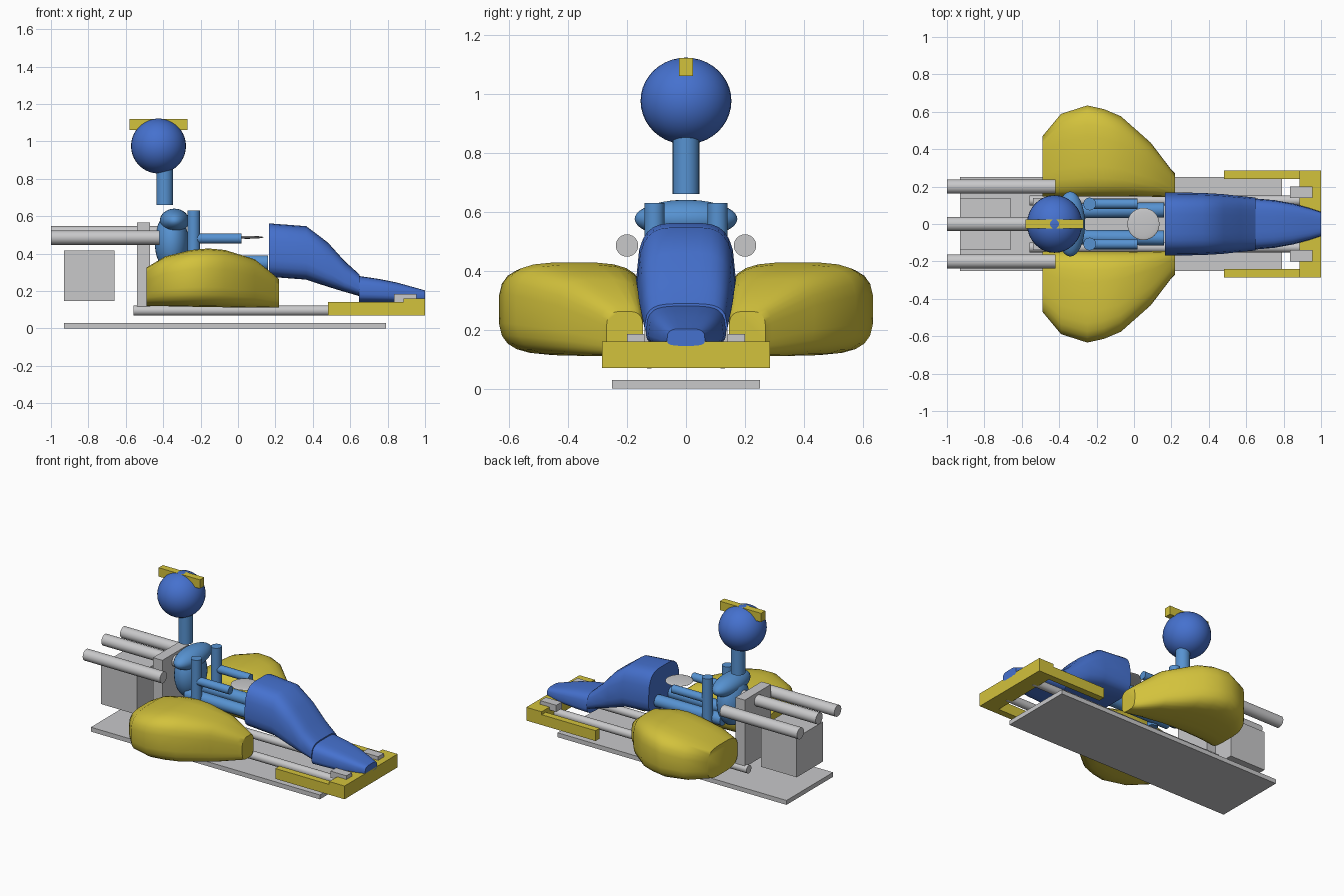
import bpy, bmesh, math
from mathutils import Vector

if "Cube" in bpy.data.objects:
    bpy.data.objects.remove(bpy.data.objects["Cube"])


def material(name, rgb):
    m = bpy.data.materials.new(name)
    m.diffuse_color = (*rgb, 1)
    m.use_nodes = True
    m.node_tree.nodes["Principled BSDF"].inputs["Base Color"].default_value = m.diffuse_color
    return m


YELLOW = material("yellow", (0.65, 0.54, 0.045))
BLUE = material("blue", (0.06, 0.165, 0.62))
LIGHT = material("light_blue", (0.095, 0.29, 0.64))
GREY = material("grey", (0.58, 0.58, 0.59))


def finish(name, bm, mat, smooth=True):
    bmesh.ops.recalc_face_normals(bm, faces=bm.faces)
    me = bpy.data.meshes.new(name)
    bm.to_mesh(me)
    bm.free()
    me.materials.append(mat)
    ob = bpy.data.objects.new(name, me)
    bpy.context.collection.objects.link(ob)
    if smooth:
        bpy.ops.object.select_all(action='DESELECT')
        ob.select_set(True)
        bpy.context.view_layer.objects.active = ob
        bpy.ops.object.shade_smooth_by_angle(angle=math.radians(40))
    return ob


def box(name, mat, x0, x1, y0, y1, z0, z1):
    bm = bmesh.new()
    bmesh.ops.create_cube(bm, size=1)
    for v in bm.verts:
        v.co = (x0 + (v.co.x + .5) * (x1 - x0),
                y0 + (v.co.y + .5) * (y1 - y0),
                z0 + (v.co.z + .5) * (z1 - z0))
    return finish(name, bm, mat, False)


def rod(name, mat, a, b, r, sides=24):
    a, b = Vector(a), Vector(b)
    bm = bmesh.new()
    bmesh.ops.create_cone(bm, cap_ends=True, segments=sides, radius1=r,
                          radius2=r, depth=(b - a).length)
    rot = (b - a).to_track_quat('Z', 'Y')
    for v in bm.verts:
        v.co = rot @ v.co + (a + b) / 2
    return finish(name, bm, mat)


def ball(name, mat, centre, radii):
    bm = bmesh.new()
    bmesh.ops.create_uvsphere(bm, u_segments=32, v_segments=20, radius=1)
    for v in bm.verts:
        v.co = [c + r * k for c, r, k in zip(centre, radii, v.co)]
    return finish(name, bm, mat)


def loft(name, mat, stations, power=3.5, n=24, taper=0.0):
    """Skin rounded-box sections; each station is x, y0, y1, z0, z1."""
    bm = bmesh.new()
    rings = []
    for x, y0, y1, z0, z1 in stations:
        ring = []
        for i in range(n):
            t = math.tau * (i + .5) / n
            c, s = math.cos(t), math.sin(t)
            u = math.copysign(abs(c) ** (2 / power), c)
            w = math.copysign(abs(s) ** (2 / power), s)
            u *= 1 - taper * max(w, 0)
            ring.append(bm.verts.new((x, (y0 + y1) / 2 + u * (y1 - y0) / 2,
                                      (z0 + z1) / 2 + w * (z1 - z0) / 2)))
        rings.append(ring)
    for p, q in zip(rings, rings[1:]):
        for i in range(n):
            j = (i + 1) % n
            bm.faces.new((p[i], p[j], q[j], q[i]))
    bm.faces.new(rings[0])
    bm.faces.new(rings[-1])
    return finish(name, bm, mat)


# Chassis, engine and seat
box("floor_plate", GREY, -.93, .79, -.25, .25, 0, .03)
box("engine_block", GREY, -.93, -.66, -.14, .14, .145, .415)
box("seat_back", GREY, -.54, -.47, -.14, .14, .11, .565)
rod("middle_exhaust", GREY, (-1, 0, .51), (-.42, 0, .51), .038)

# Hood and nose cone
loft("hood", BLUE, [(.165, -.17, .17, .275, .562), (.365, -.167, .167, .26, .547),
                    (.48, -.16, .16, .222, .46), (.57, -.15, .15, .195, .36),
                    (.65, -.142, .142, .172, .288)], 4, taper=.17)
loft("nose_cone", BLUE, [(.648, -.137, .137, .14, .28), (.75, -.128, .128, .14, .265),
                         (.85, -.11, .11, .14, .245), (.94, -.085, .085, .14, .22),
                         (1, -.065, .065, .145, .203)], 4, taper=.12)

# Front bumper cross bar
box("front_bumper", YELLOW, .885, 1, -.285, .285, .07, .16)

# Parts on both sides
POD = [(-.49, .47, .12, .325), (-.39, .59, .118, .385), (-.25, .635, .115, .42),
       (-.16, .615, .113, .428), (-.07, .577, .112, .42), (.09, .435, .11, .37),
       (.2, .29, .11, .28), (.22, .27, .112, .262)]
for side, s in (("left", 1), ("right", -1)):
    loft(side + "_side_pod", YELLOW,
         [(x, s * .145, s * y, z0, z1) for x, y, z0, z1 in POD])
    box(side + "_bumper_arm", YELLOW, .48, .89, s * .24, s * .285, .07, .14)
    box(side + "_bumper_bracket", GREY, .835, .955, s * .14, s * .2, .14, .185)
    rod(side + "_frame_rail", GREY, (-.56, s * .125, .095), (.92, s * .125, .095), .027)
    rod(side + "_exhaust", GREY, (-1, s * .2, .485), (-.42, s * .2, .485), .038)
    rod(side + "_upper_arm", LIGHT, (-.237, s * .107, .3), (-.237, s * .107, .63), .034)
    rod(side + "_forearm", LIGHT, (-.24, s * .108, .48), (.02, s * .108, .48), .027)
    rod(side + "_leg", LIGHT, (-.33, s * .07, .35), (.16, s * .075, .35), .04)

# Driver
ball("torso", LIGHT, (-.355, 0, .46), (.09, .125, .16))
ball("shoulders", LIGHT, (-.34, 0, .575), (.078, .174, .065))
rod("neck", LIGHT, (-.392, 0, .66), (-.392, 0, .86), .045)
ball("helmet", BLUE, (-.425, 0, .975), (.147, .154, .147))
box("helmet_bar", YELLOW, -.58, -.27, -.023, .023, 1.06, 1.12)

# Steering wheel
ball("steering_wheel", GREY, (.05, 0, .487), (.086, .086, .008))
